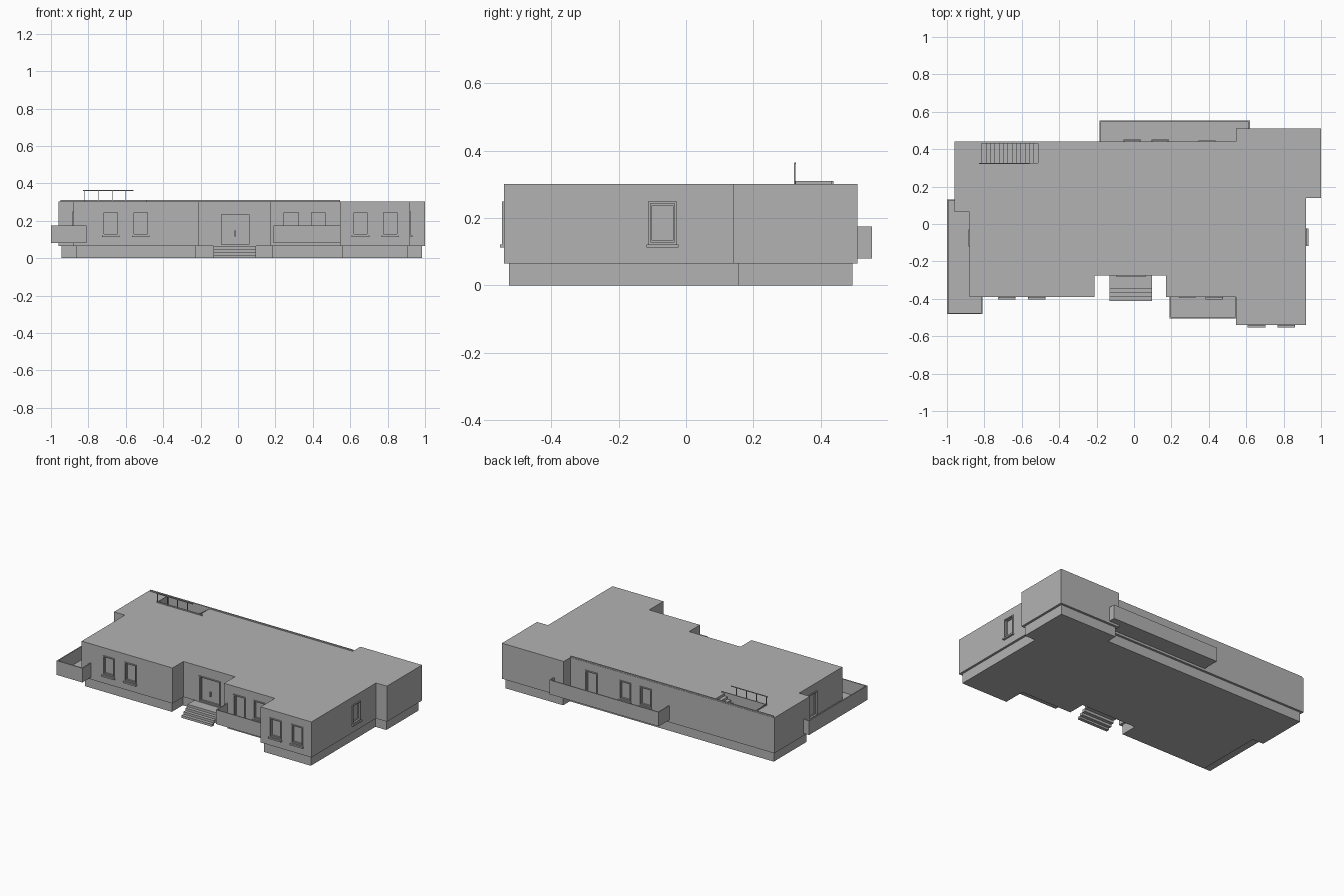
import bpy, bmesh
from mathutils import Vector

cube = bpy.data.objects.get("Cube")
if cube:
    bpy.data.objects.remove(cube, do_unlink=True)

grey = bpy.data.materials.new("plain_grey")
grey.use_nodes = True
COLOUR = (0.45, 0.45, 0.45, 1)
grey.diffuse_color = COLOUR
grey.node_tree.nodes["Principled BSDF"].inputs["Base Color"].default_value = COLOUR


def finish(name, bm):
    bmesh.ops.recalc_face_normals(bm, faces=bm.faces)
    mesh = bpy.data.meshes.new(name)
    bm.to_mesh(mesh)
    bm.free()
    mesh.materials.append(grey)
    obj = bpy.data.objects.new(name, mesh)
    bpy.context.collection.objects.link(obj)
    return obj


def add_box(bm, a, b):
    """Axis-aligned box between two opposite corners."""
    a, b = Vector(a), Vector(b)
    verts = bmesh.ops.create_cube(bm, size=1)["verts"]
    for v in verts:
        v.co = (a + b) / 2 + Vector([c * abs(s) for c, s in zip(v.co, b - a)])


def boxes(name, pairs):
    bm = bmesh.new()
    for a, b in pairs:
        add_box(bm, a, b)
    return finish(name, bm)


def prism(name, outline, z0, z1):
    bm = bmesh.new()
    face = bm.faces.new([bm.verts.new((x, y, z0)) for x, y in outline])
    top = bmesh.ops.extrude_face_region(bm, geom=[face])["geom"]
    bmesh.ops.translate(bm, vec=(0, 0, z1 - z0),
                        verts=[g for g in top if isinstance(g, bmesh.types.BMVert)])
    return finish(name, bm)


def inset(outline, d):
    """Move every wall of a right-angled outline inward."""
    pts = [Vector(p) for p in outline]
    result = []
    for i, p in enumerate(pts):
        before = (p - pts[i - 1]).normalized()
        after = (pts[(i + 1) % len(pts)] - p).normalized()
        total = before + after
        result.append((p.x - total.y * d, p.y + total.x * d))
    return result


# Storey and plinth
OUTLINE = [(-.96, .44), (-.96, .065), (-.88, .065), (-.88, -.39), (-.21, -.39),
           (-.21, -.275), (.17, -.275), (.17, -.39), (.545, -.39), (.545, -.54),
           (.92, -.54), (.92, .14), (1, .14), (1, .51), (.545, .51), (.545, .44)]
FLOOR, ROOF = .065, .302
walls = prism("main_storey", OUTLINE, FLOOR, ROOF)
prism("plinth", inset(OUTLINE, .015), 0, FLOOR)

cuts = []


def opening(name, x, y, out, width, z0, z1, sill=True, knob=False):
    """Recessed window or door with a frame; out is the wall's outward direction."""
    n = Vector((out[0], out[1], 0))
    t = Vector((-n.y, n.x, 0))
    origin = Vector((x, y, 0))

    def part(t0, t1, n0, n1, low, high):
        up = Vector((0, 0, 1))
        return (origin + t * t0 + n * n0 + up * low, origin + t * t1 + n * n1 + up * high)

    h, f = width / 2, .007
    cuts.append(part(-h + f, h - f, -.012, .01, z0 + f, z1 - f))
    parts = []
    # Outer casing, then the thinner sash inside it
    for edge, thick, back, front in ((0, f, -.003, .006), (f, .005, -.014, -.005)):
        w, lo, hi = h - edge, z0 + edge, z1 - edge
        parts += [part(-w, -w + thick, back, front, lo, hi),
                  part(w - thick, w, back, front, lo, hi),
                  part(-w + thick, w - thick, back, front, hi - thick, hi),
                  part(-w + thick, w - thick, back, front, lo, lo + thick)]
    if sill:
        parts.append(part(-h - .004, h + .004, -.003, .013, z0 - .01, z0))
    if knob:
        parts.append(part(-.003, .003, -.014, 0, z0 + .05, z0 + .08))
    boxes(name, parts)


FRONT, BACK, LEFT, RIGHT = (0, -1), (0, 1), (-1, 0), (1, 0)
for i, (x, y) in enumerate([(-.68, -.39), (-.52, -.39), (.43, -.39), (.655, -.54), (.815, -.54)]):
    opening(f"front_window_{i + 1}", x, y, FRONT, .086, .122, .25)
for i, x in enumerate([-.01, .14]):
    opening(f"back_window_{i + 1}", x, .44, BACK, .086, .122, .25)
opening("side_window", .92, -.07, RIGHT, .086, .122, .25)
opening("front_terrace_door", .285, -.39, FRONT, .09, .086, .25, sill=False)
opening("back_terrace_door", .39, .44, BACK, .09, .086, .25, sill=False)
opening("side_terrace_door", -.88, -.075, LEFT, .09, .086, .25, sill=False)
opening("entrance_door", -.015, -.275, FRONT, .16, .067, .24, sill=False, knob=True)

# Recesses and roof stairwell cut out of the storey
X0, X1, Y0, Y1 = -.815, -.49, .327, .43
cuts.append(((X0, Y0, .08), (X1, Y1, .4)))
cutter = boxes("opening_cutter", cuts)
cutter.hide_render = True
cutter.hide_set(True)
mod = walls.modifiers.new("openings", "BOOLEAN")
mod.object = cutter
mod.solver = "EXACT"

# Roof stair descending towards the side wall
STEPS = 14
run, rise = (X1 - X0) / STEPS, (ROOF - .08) / STEPS
boxes("roof_stair", [((X0 + i * run, Y0, .08), (X0 + (i + 1) * run, Y1, .08 + (i + 1) * rise))
                     for i in range(STEPS)])

# Low kerb round the stairwell and coping along the back edge
boxes("stairwell_kerb", [((X0, Y0 - .004, ROOF - .002), (X1, Y0, .31)),
                         ((X0 - .004, Y0 - .004, ROOF - .002), (X0, Y1, .31))])
boxes("back_coping", [((-.95, Y1, ROOF - .002), (.545, .438, .31))])

# Stairwell railing
rail = [((-.83, .322, .36), (-.56, .326, .365))]
rail += [((x - .002, .321, ROOF - .002), (x + .002, .325, .362)) for x in (-.82, -.745, -.672, -.6)]
boxes("stairwell_railing", rail)

# Entrance steps, open underneath
landing = [((-.13, -.345, .045), (.095, -.262, .064))]
for i in range(3):
    y, z = -.345 - i * .022, .048 - i * .016
    landing.append(((-.13, y - .022, max(z - .02, 0)), (.095, y, z)))
boxes("entrance_steps", landing)


# Terraces with thin parapets
def terrace(name, x0, x1, y0, y1, sides):
    low, high, t = .08, .175, .007
    wall = {"left": ((x0, y0, low), (x0 + t, y1, high)),
            "front": ((x0, y0, low), (x1, y0 + t, high)),
            "back": ((x0, y1 - t, low), (x1, y1, high))}
    parts = [((x0, y0, low), (x1, y1, low + .006))] + [wall[s] for s in sides]
    # Right-hand end wall
    parts.append(((x1 - t, y0, low), (x1, y1, high)))
    boxes(name, parts)


terrace("front_terrace", .19, .55, -.505, -.385, ("left", "front"))
terrace("back_terrace", -.185, .62, .435, .553, ("left", "back"))
terrace("side_terrace", -1, -.81, -.482, .132, ("left", "front", "back"))
